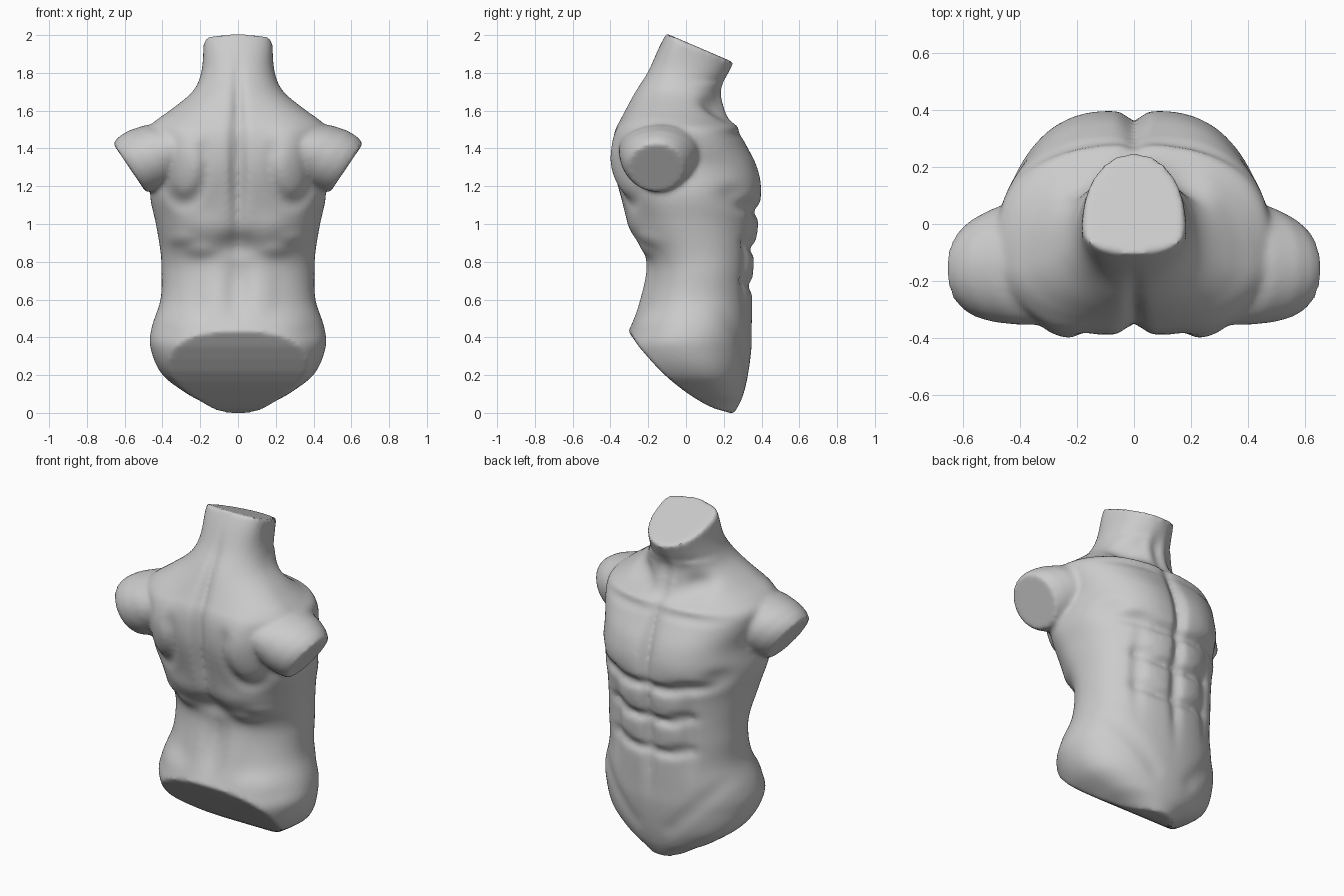
import bpy, bmesh
from math import sin, cos, pi, exp, copysign
from mathutils import Vector

# Torso sections: z, half width, belly y, back y, y of widest point, squareness
ROWS = [
    (-.03, .06, .24, -.10, .15, 2.0), (.05, .18, .285, -.20, .13, 2.0),
    (.10, .27, .305, -.25, .12, 2.0), (.20, .40, .328, -.33, .06, 2.0),
    (.35, .465, .348, -.35, .0, 2.0), (.45, .457, .35, -.298, .01, 2.05),
    (.60, .41, .353, -.24, .04, 2.1), (.75, .405, .353, -.208, .06, 2.15),
    (.85, .41, .362, -.225, .04, 2.15), (1.0, .435, .38, -.305, -.01, 2.1),
    (1.15, .465, .394, -.35, -.05, 2.2), (1.3, .45, .362, -.385, -.06, 2.4),
    (1.42, .475, .315, -.39, -.06, 2.4), (1.5, .48, .275, -.375, -.10, 2.4),
    (1.55, .43, .23, -.35, -.14, 2.2), (1.6, .36, .20, -.325, -.13, 2.1),
    (1.7, .24, .175, -.272, -.08, 2.1), (1.8, .195, .225, -.208, -.03, 2.2),
    (1.95, .182, .30, -.135, -.02, 2.2), (2.08, .175, .36, -.06, .02, 2.2)]

# Muscle pads and grooves: |x|, z, x radius, z radius, height
BELLY = [
    (0, 1.28, .035, .25, -.035), (0, .80, .035, .30, -.028),   # centre line
    (.21, 1.27, .18, .14, .024),                               # chest pad
    (.10, 1.065, .13, .032, -.028), (.27, 1.095, .10, .035, -.03),
    (.39, 1.15, .06, .05, -.03),
    (.09, .865, .10, .028, -.026), (.21, .90, .07, .032, -.020),  # stomach rows
    (.09, .67, .10, .028, -.022), (.20, .70, .07, .032, -.016),
    (.235, .80, .035, .22, -.018),
    (.12, .965, .09, .075, .008), (.12, .775, .09, .075, .008),
    (.17, 1.515, .20, .018, .014), (.22, 1.47, .18, .022, -.012),  # collar bone
    (.18, 1.61, .08, .06, -.045), (.05, 1.67, .03, .10, .014)]
BACK = [
    (0, 1.3, .04, .36, -.042), (0, 1.7, .025, .16, -.015),      # spine
    (.28, 1.31, .12, .19, .045),                                # shoulder blade
    (0, .89, .09, .06, -.025), (.22, .95, .15, .10, .025),      # lower back
    (.20, .86, .07, .035, .014), (.31, .92, .07, .035, .012),
    (0, .65, .06, .16, -.02), (.13, .66, .07, .16, .012),
    (.28, .47, .12, .06, .015)]
# hip crease running down to the groin, and the crease around each shoulder blade
BELLY += [(.41 - .03 * i, .52 - .032 * i, .045, .045, -.005) for i in range(11)]
BACK += [(.285 + .115 * cos(.3 * i), 1.31 + .2 * sin(.3 * i), .035, .045, -.012)
         for i in range(9, 22)]


def section(z):
    """Smooth cubic interpolation of the section rows."""
    i = 0
    while i < len(ROWS) - 2 and z > ROWS[i + 1][0]:
        i += 1
    p, q = ROWS[i], ROWS[i + 1]
    o, r = ROWS[max(i - 1, 0)], ROWS[min(i + 2, len(ROWS) - 1)]
    h = q[0] - p[0]
    t = (z - p[0]) / h
    out = []
    for k in range(1, 6):
        m0 = (q[k] - o[k]) / (q[0] - o[0]) * h
        m1 = (r[k] - p[k]) / (r[0] - p[0]) * h
        out.append((2*t**3 - 3*t*t + 1) * p[k] + (t**3 - 2*t*t + t) * m0
                   + (3*t*t - 2*t**3) * q[k] + (t**3 - t*t) * m1)
    return out


def relief(pads, x, z):
    total = 0
    for cx, cz, rx, rz, h in pads:
        d = ((abs(x) - cx) / rx) ** 2 + ((z - cz) / rz) ** 2
        if d < 9:
            total += h * exp(-d ** 1.3)
    return total


def torso_ring(z, n=160):
    w, f, b, yc, e = section(z)
    pts = []
    for i in range(n):
        c, s = cos(2*pi*i/n), sin(2*pi*i/n)
        p = e
        if s > 0:                                  # belly squarer, throat rounder
            p = 1.95 if z > 1.75 else e + .12
        x = w * copysign(abs(c) ** (2/p), c)
        depth = (f - yc if s > 0 else yc - b) * abs(s) ** (2/p)
        depth += relief(BELLY if s > 0 else BACK, x, z) * min(1, abs(s) * 1.6)
        pts.append(Vector((x, yc + copysign(depth, s), z)))
    return pts


def loft(bm, rings):
    vr = [[bm.verts.new(p) for p in ring] for ring in rings]
    n = len(vr[0])
    for a, b in zip(vr, vr[1:]):
        for i in range(n):
            j = (i + 1) % n
            bm.faces.new((a[i], a[j], b[j], b[i]))
    bm.faces.new(vr[0][::-1])
    bm.faces.new(vr[-1])


bm = bmesh.new()

# Trunk and neck, then slanted cuts at the neck and (in a convex run) under the hips
loft(bm, [torso_ring(-.03 + 2.11 * k / 180) for k in range(181)])
UNDER = [(-.305, .43), (-.25, .35), (-.19, .28), (-.13, .215), (-.07, .162),
         (-.01, .115), (.05, .075), (.10, .045), (.15, .022), (.24, -.004)]
cuts = [((0, -.10, 2.005), (0, .15, .35)), ((0, 0, -.003), (0, 0, -1))]
for (y0, z0), (y1, z1) in zip(UNDER, UNDER[1:]):
    cuts.append(((0, y0, z0), (0, z1 - z0, y0 - y1)))
for co, no in cuts:
    bmesh.ops.bisect_plane(bm, geom=bm.verts[:] + bm.edges[:] + bm.faces[:],
                           plane_co=co, plane_no=Vector(no).normalized(),
                           clear_outer=True)
    bmesh.ops.holes_fill(bm, edges=[e for e in bm.edges if e.is_boundary], sides=0)

# Shoulder stumps, cut flat: x, y, z, long radius, y radius
ARM = [(.20, -.10, 1.43, .10, .22), (.31, -.12, 1.41, .145, .235),
       (.40, -.135, 1.378, .172, .22), (.48, -.145, 1.343, .18, .202),
       (.535, -.152, 1.318, .172, .18), (.575, -.157, 1.296, .156, .15)]
for sx in (1, -1):
    u = Vector((.56 * sx, 0, .83))
    rings = []
    for x, y, z, a, b in ARM:
        rings.append([Vector((x * sx, y, z)) + u * a * cos(2*pi*i/48)
                      + Vector((0, sx * b * sin(2*pi*i/48), 0)) for i in range(48)])
    loft(bm, rings)

bmesh.ops.recalc_face_normals(bm, faces=bm.faces[:])
mesh = bpy.data.meshes.new("torso")
bm.to_mesh(mesh)
bm.free()
torso = bpy.data.objects.new("torso", mesh)
bpy.context.collection.objects.link(torso)

# Fuse the parts and soften the joins
fuse = torso.modifiers.new("fuse", 'REMESH')
fuse.mode = 'VOXEL'
fuse.voxel_size = .013
soft = torso.modifiers.new("soften", 'SMOOTH')
soft.factor = .5
soft.iterations = 7
fused = bpy.data.meshes.new_from_object(
    torso.evaluated_get(bpy.context.evaluated_depsgraph_get()))
torso.modifiers.clear()
torso.data = fused

# Rest the lowest point on the floor
low = min(v.co.z for v in fused.vertices)
for v in fused.vertices:
    v.co.z -= low

bpy.context.view_layer.objects.active = torso
torso.select_set(True)
bpy.ops.object.shade_smooth_by_angle(angle=.7)
